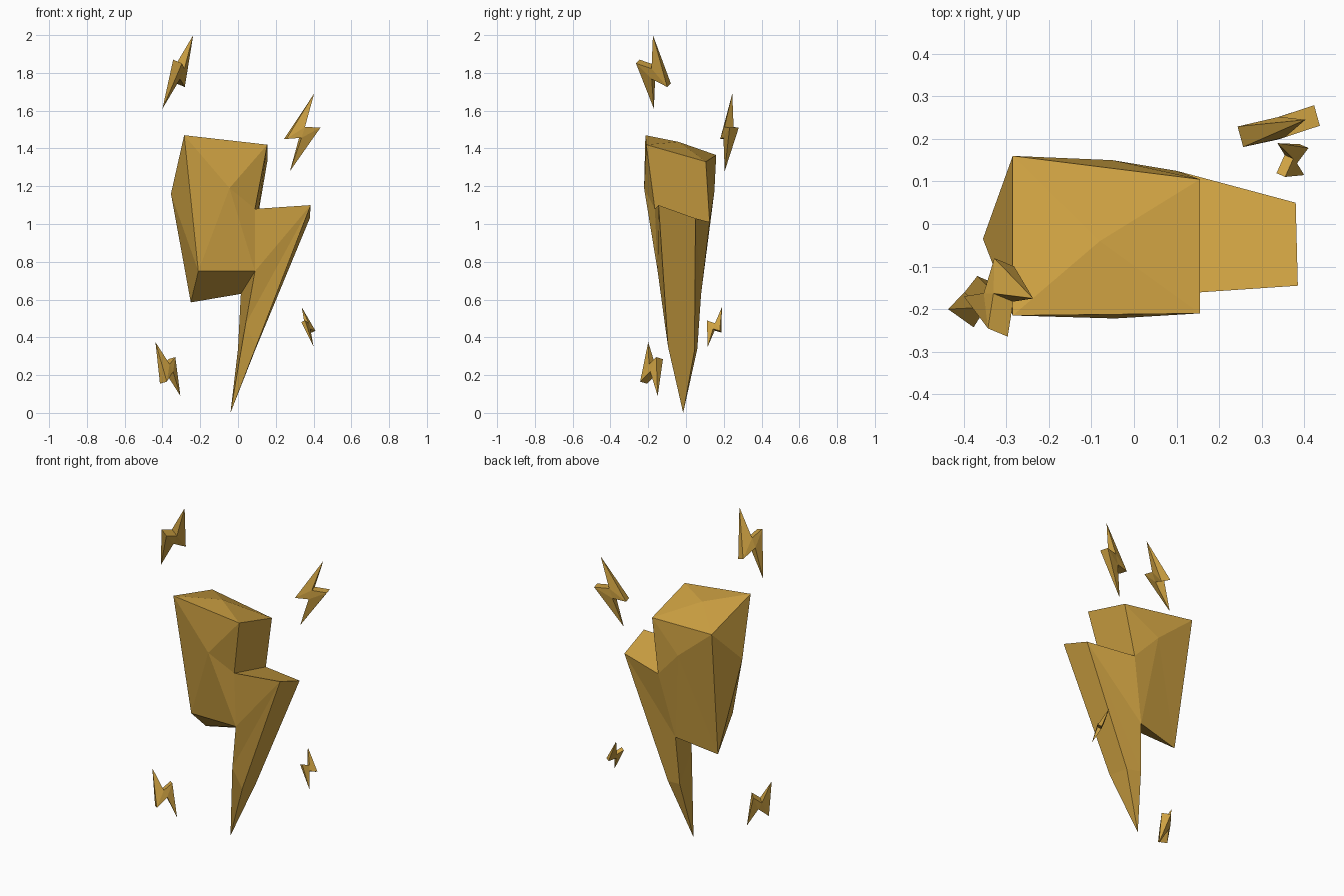
import bpy, bmesh
from mathutils import Vector

if "Cube" in bpy.data.objects:
    bpy.data.objects.remove(bpy.data.objects["Cube"])

gold = bpy.data.materials.new("gold")
gold.diffuse_color = (0.62, 0.36, 0.055, 1)
gold.use_nodes = True
gold.node_tree.nodes["Principled BSDF"].inputs["Base Color"].default_value = gold.diffuse_color


def make(name, verts, faces):
    bm = bmesh.new()
    vs = [bm.verts.new(v) for v in verts]
    for f in faces:
        bm.faces.new([vs[i] for i in f])
    bmesh.ops.recalc_face_normals(bm, faces=bm.faces)
    me = bpy.data.meshes.new(name)
    bm.to_mesh(me)
    bm.free()
    me.materials.append(gold)
    ob = bpy.data.objects.new(name, me)
    bpy.context.collection.objects.link(ob)
    return ob


def fan(centre, ring):
    return [(centre, a, b) for a, b in zip(ring, ring[1:] + ring[:1])]


# Main bolt: front outline, back outline, shared tip and four bulge points
front = [(-.285, -.215, 1.47), (.155, -.21, 1.42), (.09, -.165, 1.08), (.385, -.145, 1.10),
         (.095, -.095, .35), (.04, -.112, .47), (.09, -.15, .75), (-.21, -.15, .75)]
back = [(-.285, .16, 1.365), (.155, .105, 1.33), (.10, .125, 1.01), (.38, .05, 1.03),
        (.09, .045, .33), (.0, .06, .34), (.015, .08, .63), (-.25, .05, .585)]
extra = [(-.04, -.015, 0),        # 16 tip
         (-.045, -.222, 1.19),    # 17 front bulge
         (-.05, .15, 1.17),       # 18 back bulge
         (-.08, -.04, 1.435),     # 19 top bulge
         (-.355, -.035, 1.16)]    # 20 left bulge
faces = []
for o, bulge in ((0, 17), (8, 18)):
    faces += fan(bulge, [o, o + 1, o + 2, o + 6, o + 7])
    faces += [(o + 2, o + 3, o + 6), (o + 3, o + 4, o + 5), (o + 3, o + 5, o + 6), (o + 4, 16, o + 5)]
faces += fan(19, [0, 1, 9, 8]) + fan(20, [0, 8, 15, 7])
for a, b in ((1, 2), (2, 3), (3, 4), (5, 6), (6, 7)):
    faces.append((a, b, b + 8, a + 8))
faces += [(4, 16, 12), (5, 13, 16)]
make("main_bolt", front + back + extra, faces)


# Small bolts: pointed ends, thick shoulders and waist
def spark(name, top, bottom, left, right, half):
    top, bottom, left, right = map(Vector, (top, bottom, left, right))
    axis = top - bottom
    mid = (top + bottom) / 2
    t = (right - left).cross(axis).normalized() * half
    ring = [left, mid - axis * .07, right, mid + axis * .07]
    verts = [p + t for p in ring] + [p - t for p in ring] + [top, bottom]
    f = []
    for o in (0, 4):
        f += [(8, o, o + 3), (o, o + 1, o + 3), (o + 1, o + 2, o + 3), (o + 1, 9, o + 2)]
    f += [(8, 0, 4), (0, 1, 5, 4), (1, 9, 5), (9, 2, 6), (2, 3, 7, 6), (3, 8, 7)]
    make(name, verts, f)


spark("spark_upper_left", (-.237, -.175, 2), (-.4, -.17, 1.61),
      (-.305, -.09, 1.735), (-.32, -.255, 1.86), .027)
spark("spark_upper_right", (.403, .245, 1.69), (.275, .205, 1.28),
      (.25, .205, 1.45), (.43, .255, 1.51), .025)
spark("spark_lower_left", (-.437, -.2, .375), (-.305, -.15, .09),
      (-.395, -.225, .16), (-.35, -.14, .29), .026)
spark("spark_lower_right", (.337, .19, .56), (.40, .115, .35),
      (.40, .183, .43), (.345, .115, .485), .012)
